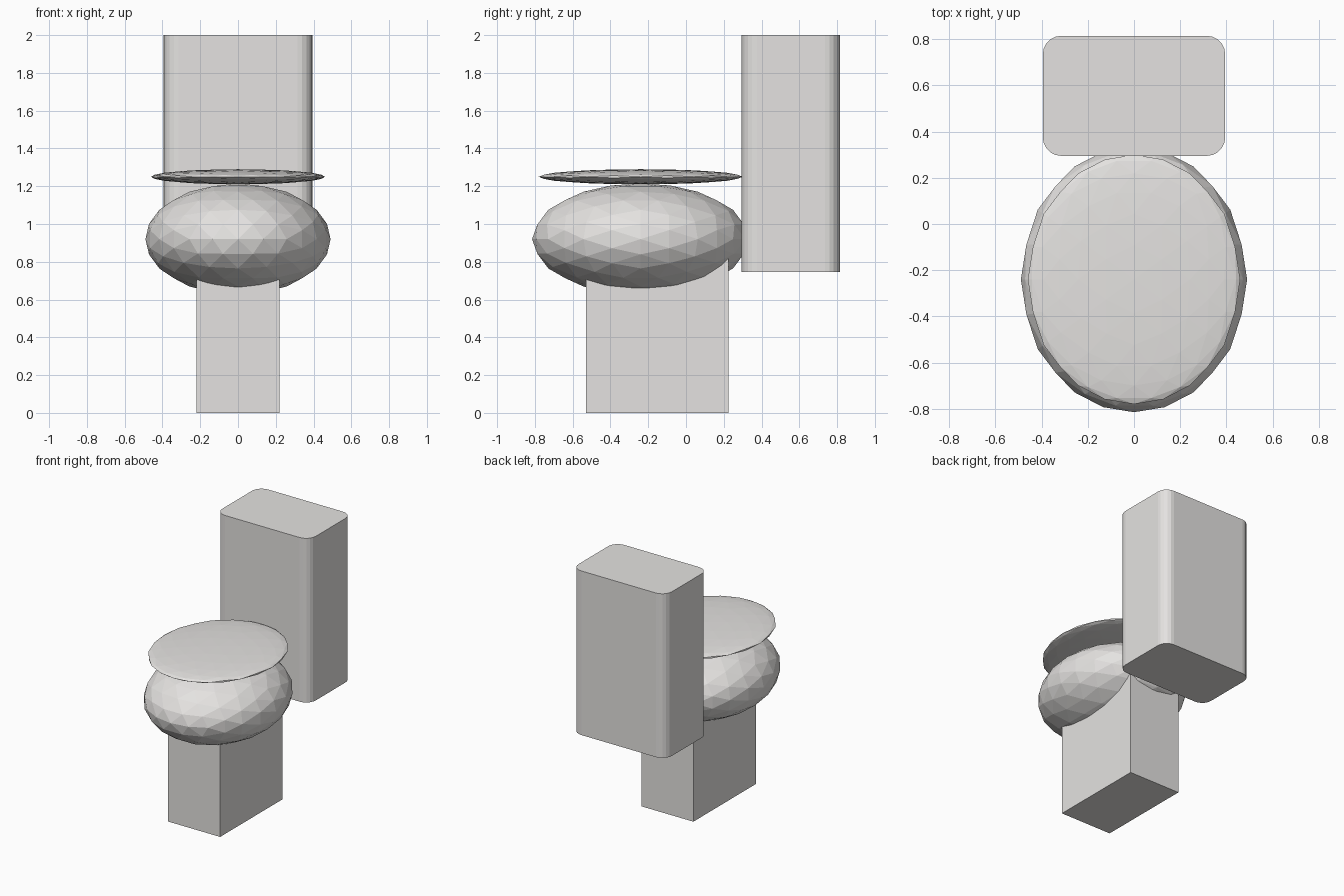
import bpy
import bmesh
import math
from mathutils import Matrix, Vector

cube = bpy.data.objects.get("Cube")
if cube:
    bpy.data.objects.remove(cube, do_unlink=True)

ceramic = bpy.data.materials.new("warm_white_ceramic")
ceramic.use_nodes = True
COLOUR = (0.78, 0.765, 0.75, 1)
ceramic.diffuse_color = COLOUR
ceramic.node_tree.nodes["Principled BSDF"].inputs["Base Color"].default_value = COLOUR


def finish(name, bm):
    bmesh.ops.recalc_face_normals(bm, faces=bm.faces[:])
    mesh = bpy.data.meshes.new(name)
    bm.to_mesh(mesh)
    bm.free()
    mesh.materials.append(ceramic)
    obj = bpy.data.objects.new(name, mesh)
    bpy.context.collection.objects.link(obj)
    return obj


def faceted_ellipsoid(name, centre, radii):
    """Icosphere turned so edge midpoints lie on the axes, then stretched."""
    bm = bmesh.new()
    bmesh.ops.create_icosphere(bm, subdivisions=1, radius=1)
    tilt = math.atan(2) / 2
    turn = Matrix.Rotation(math.pi / 2, 4, "Z") @ Matrix.Rotation(-tilt, 4, "Y")
    bm.transform(turn)
    for _ in range(2):
        bmesh.ops.subdivide_edges(bm, edges=bm.edges[:], cuts=1, use_grid_fill=True)
        for v in bm.verts:
            v.co.normalize()
    bm.transform(Matrix.Translation(centre) @ Matrix.Diagonal((*radii, 1)))
    return finish(name, bm)


def box(name, low, high, corner=0):
    """Box between two corners, with optional rounded upright edges."""
    low, high = Vector(low), Vector(high)
    bm = bmesh.new()
    bmesh.ops.create_cube(bm, size=1)
    bm.transform(Matrix.Translation((low + high) / 2)
                 @ Matrix.Diagonal((*(high - low), 1)))
    if corner:
        upright = [e for e in bm.edges
                   if abs(e.verts[0].co.z - e.verts[1].co.z) > 0.1]
        bmesh.ops.bevel(bm, geom=upright, offset=corner, segments=5,
                        profile=0.5, affect="EDGES")
    return finish(name, bm)


# Pedestal, running up into the bowl
box("pedestal", (-0.22, -0.53, 0), (0.22, 0.225, 0.9))

# Bowl and the flat lid resting on it
faceted_ellipsoid("bowl", (0, -0.24, 0.92), (0.49, 0.575, 0.295))
faceted_ellipsoid("lid", (0, -0.24, 1.25), (0.46, 0.54, 0.04))

# Tall tank behind the bowl
box("tank", (-0.395, 0.295, 0.745), (0.395, 0.815, 2), corner=0.08)
